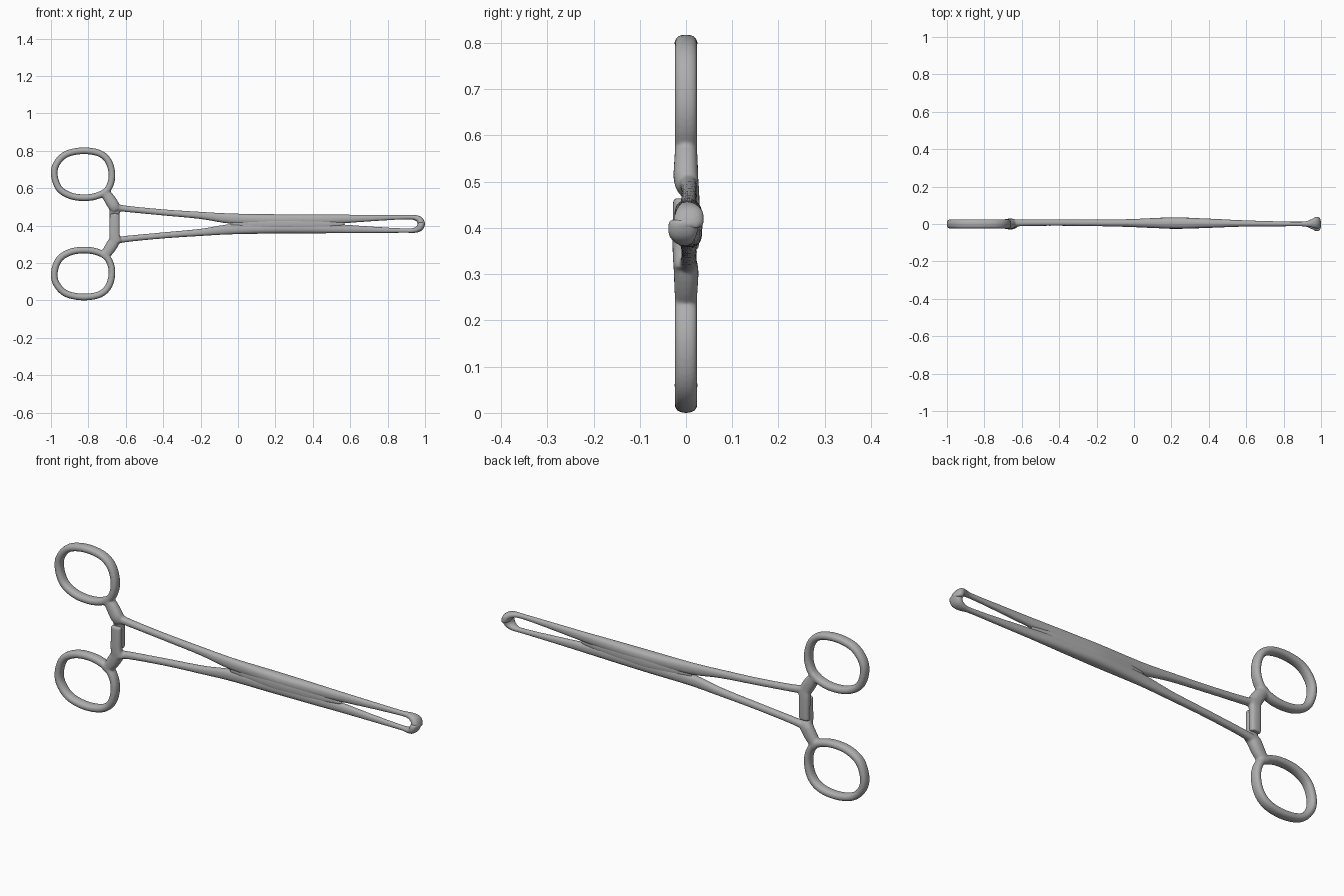
import bpy, bmesh, math

if "Cube" in bpy.data.objects:
    bpy.data.objects.remove(bpy.data.objects["Cube"])

MID = 0.409      # height of the centre line
SIDES = 20

steel = bpy.data.materials.new("brushed steel")
steel.use_nodes = True
steel.diffuse_color = (0.42, 0.42, 0.42, 1)
bsdf = next(n for n in steel.node_tree.nodes if n.type == "BSDF_PRINCIPLED")
bsdf.inputs["Base Color"].default_value = steel.diffuse_color
bsdf.inputs["Roughness"].default_value = 0.5


def spline(pts, closed, steps=8):
    """Catmull-Rom through tuples of any length."""
    n = len(pts)
    get = (lambda i: pts[i % n]) if closed else (lambda i: pts[max(0, min(n - 1, i))])
    out = []
    for i in range(n if closed else n - 1):
        a, b, c, d = (get(i + k) for k in (-1, 0, 1, 2))
        for s in range(steps):
            t = s / steps
            out.append([0.5 * (2 * q + (r - p) * t + (2 * p - 5 * q + 4 * r - u) * t ** 2
                               + (3 * q - p - 3 * r + u) * t ** 3)
                        for p, q, r, u in zip(a, b, c, d)])
    if not closed:
        out.append(list(pts[-1]))
    return out


def sweep(bm, pts, side=1, closed=False, power=0.85):
    """Rounded tube along (x, height, half width, half depth, y offset)."""
    path = spline(pts, closed)
    n = len(path)
    rings = []
    for i, (x, h, w, d, y) in enumerate(path):
        p = path[(i - 1) % n] if closed else path[max(i - 1, 0)]
        q = path[(i + 1) % n] if closed else path[min(i + 1, n - 1)]
        tx, tz = q[0] - p[0], q[1] - p[1]
        length = math.hypot(tx, tz) or 1
        nx, nz = -tz / length, tx / length
        ring = []
        for k in range(SIDES):
            a = math.tau * k / SIDES
            u, v = (math.copysign(abs(f) ** power, f) for f in (math.cos(a), math.sin(a)))
            ring.append(bm.verts.new((x + nx * w * u, y + d * v, MID + side * (h + nz * w * u))))
        rings.append(ring)
    faces = []
    for i in range(n if closed else n - 1):
        a, b = rings[i], rings[(i + 1) % n]
        for k in range(SIDES):
            m = (k + 1) % SIDES
            faces.append(bm.faces.new((a[k], a[m], b[m], b[k])))
    if not closed:
        faces += [bm.faces.new(rings[0]), bm.faces.new(rings[-1])]
    bmesh.ops.recalc_face_normals(bm, faces=faces)


def finish(name, bm):
    """Fuse the overlapping tubes into one softly blended casting."""
    mesh = bpy.data.meshes.new(name)
    bm.to_mesh(mesh)
    bm.free()
    obj = bpy.data.objects.new(name, mesh)
    bpy.context.collection.objects.link(obj)
    mesh.materials.append(steel)
    mesh.shade_smooth()
    remesh = obj.modifiers.new("Fuse", "REMESH")
    remesh.mode = "VOXEL"
    remesh.voxel_size = 0.005
    remesh.use_smooth_shade = True
    soft = obj.modifiers.new("Soften", "SMOOTH")
    soft.factor = 0.5
    soft.iterations = 6


# Centre line of the finger ring, heights measured from the middle
ring_line = [(-.674, .25), (-.69, .33), (-.74, .377), (-.83, .391), (-.92, .372),
             (-.971, .32), (-.982, .26), (-.957, .19), (-.90, .152), (-.83, .14),
             (-.76, .148), (-.70, .18)]

# Shank, lock half and jaw rail: x, outer edge, inner edge, half depth, y
rail_edges = [(-.68, .115, .075, .024, .002), (-.6, .098, .064, .018, .006),
              (-.4, .078, .045, .017, .007), (-.2, .065, .026, .018, .006),
              (-.03, .056, .0, .021, .005), (.2, .052, -.008, .03, .005),
              (.4, .051, -.006, .025, .004), (.56, .050, .003, .018, .003),
              (.75, .049, .016, .014, .001), (.9, .048, .024, .013, 0)]

for side, name in ((1, "upper_half"), (-1, "lower_half")):
    bm = bmesh.new()
    # Finger ring
    sweep(bm, [(x, h, .018, .025, 0) for x, h in ring_line], side, closed=True)
    # Neck joining the ring to the shank
    sweep(bm, [(-.725, .18, .02, .023, 0), (-.695, .145, .029, .025, 0),
               (-.665, .098, .031, .027, 0), (-.652, .07, .024, .024, side * .005)], side)
    # Shank and rail, ending in a flared hooked jaw tip
    rail = [(x, (o + i) / 2, (o - i) / 2, d, y) for x, o, i, d, y in rail_edges]
    rail += [(.945, .034, .014, .021, side * .004), (.971, .022, .018, .031, side * .007),
             (.98, .002, .02, .034, side * .005), (.98, -.008, .019, .032, side * .003)]
    sweep(bm, rail, side)
    # Ratchet arm, overlapping the opposite arm front to back
    sweep(bm, [(-.655, .10, .034, .02, side * .006), (-.66, .06, .028, .019, side * .01),
               (-.66, 0, .027, .017, side * .012), (-.66, -.055, .026, .016, side * .012)],
          side, power=.7)
    finish(name, bm)

# Box lock filling the space between the two crossing halves
bm = bmesh.new()
sweep(bm, [(-.04, 0, .012, .014, .004), (.06, 0, .03, .023, .005), (.2, 0, .042, .031, .005),
           (.35, 0, .04, .027, .004), (.48, 0, .026, .02, .003), (.57, 0, .008, .012, .002)])
finish("box_lock", bm)
